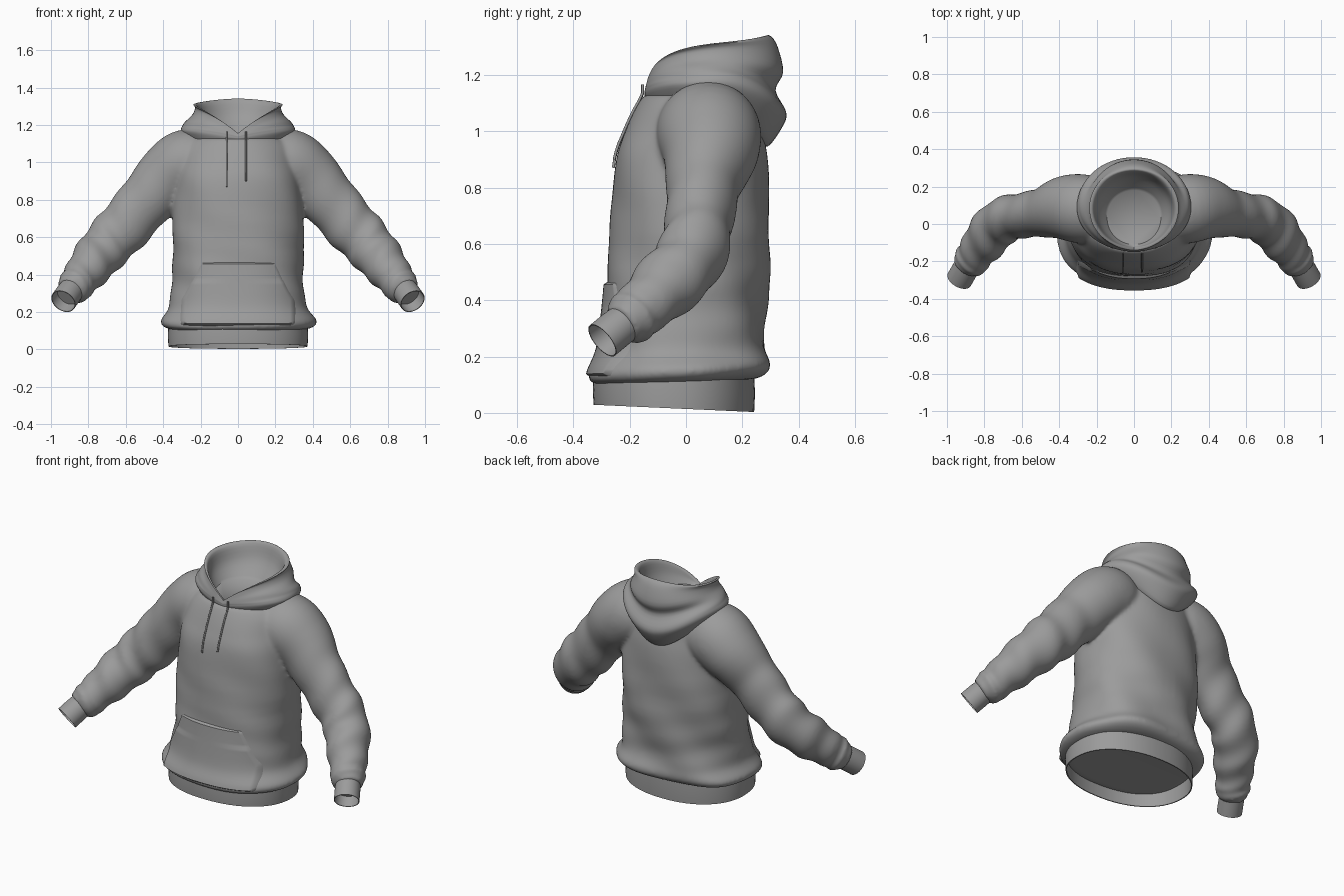
import bpy, bmesh, math
from mathutils import Vector

cube = bpy.data.objects.get("Cube")
if cube:
    bpy.data.objects.remove(cube)

SIDES = 64


def material(name, rgb):
    mat = bpy.data.materials.new(name)
    mat.use_nodes = True
    mat.diffuse_color = (*rgb, 1)
    mat.node_tree.nodes["Principled BSDF"].inputs["Base Color"].default_value = (*rgb, 1)
    return mat


fabric = material("grey fabric", (0.33, 0.33, 0.33))


def smooth(keys, steps):
    """Catmull-Rom interpolation of rows of numbers."""
    out = []
    for i in range(len(keys) - 1):
        p0, p1 = keys[max(i - 1, 0)], keys[i]
        p2, p3 = keys[i + 1], keys[min(i + 2, len(keys) - 1)]
        for k in range(steps):
            t = k / steps
            out.append([0.5 * (2 * b + (c - a) * t + (2 * a - 5 * b + 4 * c - d) * t * t
                               + (3 * b - a - 3 * c + d) * t ** 3)
                        for a, b, c, d in zip(p0, p1, p2, p3)])
    out.append(list(keys[-1]))
    return out


def loft(bm, rings, caps=(True, True), closed=True):
    rows = [[bm.verts.new(p) for p in ring] for ring in rings]
    for a, b in zip(rows, rows[1:]):
        for i in range(len(a) if closed else len(a) - 1):
            j = (i + 1) % len(a)
            bm.faces.new((a[i], a[j], b[j], b[i]))
    if caps[0]:
        bm.faces.new(rows[0][::-1])
    if caps[1]:
        bm.faces.new(rows[-1])


def finish(bm, name):
    bmesh.ops.recalc_face_normals(bm, faces=bm.faces)
    mesh = bpy.data.meshes.new(name)
    bm.to_mesh(mesh)
    bm.free()
    mesh.materials.append(fabric)
    obj = bpy.data.objects.new(name, mesh)
    bpy.context.collection.objects.link(obj)
    bpy.ops.object.select_all(action='DESELECT')
    obj.select_set(True)
    bpy.context.view_layer.objects.active = obj
    bpy.ops.object.shade_smooth_by_angle(angle=math.radians(50))
    return obj


def angles():
    return [2 * math.pi * i / SIDES for i in range(SIDES)]


def power(v, n):
    return math.copysign(abs(v) ** (2 / n), v)


def sag(y, z):
    """The hem hangs lower at the front than at the back."""
    return z + .06 * y * max(0, 1 - z / .3)


# Torso profile: height, half width, front, back
TORSO = smooth([(.11, .36, -.31, .24), (.125, .40, -.345, .28), (.16, .415, -.343, .302),
                (.23, .37, -.312, .285), (.34, .352, -.295, .282), (.5, .35, -.28, .295),
                (.72, .35, -.265, .297), (.9, .335, -.25, .288), (1.0, .31, -.215, .27),
                (1.08, .285, -.178, .25), (1.13, .235, -.148, .20)], 5)


def torso_ring(row):
    z, rx, front, back = row
    mid, ry = (front + back) / 2, (back - front) / 2
    ring = []
    for a in angles():
        # Soft drag folds, strongest low down and at the back
        low = max(0, 1 - z / .9)
        fold = 1 + (.01 + .03 * low * max(0, math.sin(a))) * math.sin(5 * a + 14 * z)
        fold += .014 * low * math.sin(38 * z + 3 * math.cos(a))
        y = mid + ry * power(math.sin(a), 2.3) * fold
        ring.append((rx * power(math.cos(a), 2.3) * fold, y, sag(y, z)))
    return ring


def front_y(x, z):
    for a, b in zip(TORSO, TORSO[1:]):
        if a[0] <= z <= b[0]:
            t = (z - a[0]) / (b[0] - a[0])
            rx, f, k = (a[i] + (b[i] - a[i]) * t for i in (1, 2, 3))
            return (f + k) / 2 - (k - f) / 2 * max(0, 1 - abs(x / rx) ** 2.3) ** (1 / 2.3)
    return TORSO[-1][2]


# Sleeve centre line, radius and depth ratio, starting inside the chest
SLEEVE = smooth([(.10, .06, .93, .155, 1), (.18, .065, .965, .168, 1),
                 (.27, .08, .993, .185, 1), (.372, .085, .925, .172, 1),
                 (.485, .06, .80, .15, .88), (.605, .045, .66, .143, .84),
                 (.71, .012, .545, .133, .92), (.79, -.08, .445, .118, 1),
                 (.85, -.165, .365, .097, 1), (.872, -.195, .338, .098, 1),
                 (.90, -.232, .31, .074, 1)], 6)


def tube_ring(path, i, side, radius, depth=1.0, wrinkle=0.0):
    here = Vector(path[i][:3])
    along = (Vector(path[min(i + 1, len(path) - 1)][:3])
             - Vector(path[max(i - 1, 0)][:3])).normalized()
    u = along.cross(Vector((0, 1, 0))).normalized()
    v = along.cross(u) * depth
    ring = []
    for a in angles():
        r = radius * (1 + wrinkle * math.sin(i * .95 + 2.2 * math.cos(a + .6)))
        p = here + (u * math.cos(a) + v * math.sin(a)) * r
        ring.append((p.x * side, p.y, p.z))
    return ring


# Body and sleeves fused into one cloth surface
bm = bmesh.new()
loft(bm, [torso_ring(row) for row in TORSO])
for side in (1, -1):
    loft(bm, [tube_ring(SLEEVE, i, side, row[3], row[4], .055 * min(1, max(0, (i - 20) / 12)))
              for i, row in enumerate(SLEEVE)])
body = finish(bm, "body_and_sleeves")
remesh = body.modifiers.new("fuse", 'REMESH')
remesh.mode = 'VOXEL'
remesh.voxel_size = .0095
remesh.use_smooth_shade = True
relax = body.modifiers.new("relax", 'SMOOTH')
relax.factor = .5
relax.iterations = 18

# Ribbed cuffs, open at the wrist
for side, label in ((1, "left"), (-1, "right")):
    line = smooth([(.885, -.212, .325), (.908, -.252, .294), (.934, -.297, .257)], 2)
    bm = bmesh.new()
    order = [(0, .068), (2, .070), (4, .070), (4, .066), (2, .064)]
    loft(bm, [tube_ring(line, i, side, r) for i, r in order], (False, True))
    finish(bm, label + "_cuff")

# Waistband, tipped slightly down at the back
bm = bmesh.new()
band = []
for top, inset in ((1, 0), (.5, -.003), (0, 0), (0, .006), (.8, .006)):
    ring = []
    for a in angles():
        y = -.043 + (.285 - inset) * power(math.sin(a), 2.2)
        low = .014 - .045 * y
        ring.append(((.372 - inset) * power(math.cos(a), 2.2), y, low + (.135 - low) * top))
    band.append(ring)
loft(bm, band, (False, True))
finish(bm, "waistband")

# Hood: half width, front, back, then height at front, side and back
HOOD = smooth([(.25, -.11, .25, 1.06, 1.09, .97), (.293, -.143, .29, 1.115, 1.16, .945),
               (.305, -.147, .345, 1.135, 1.19, 1.02), (.295, -.147, .355, 1.14, 1.21, 1.07),
               (.268, -.145, .318, 1.145, 1.235, 1.145), (.245, -.143, .345, 1.15, 1.265, 1.21),
               (.228, -.14, .325, 1.155, 1.30, 1.30), (.238, -.135, .30, 1.155, 1.315, 1.338),
               (.218, -.125, .28, 1.15, 1.305, 1.328), (.19, -.12, .25, 1.148, 1.22, 1.24),
               (.145, -.11, .18, 1.145, 1.15, 1.15)], 4)
bm = bmesh.new()
rings = []
for n, (hw, front, back, zf, zs, zb) in enumerate(HOOD):
    ring = []
    for a in angles():
        c = abs(math.sin(a / 2))
        rise = zf + (zs - zf) * (1 - (1 - c) ** 2.5)
        drape = c ** 10
        crease = 1 + .018 * c * math.sin(n * .6 + 5 * abs(math.sin(a)))
        ring.append((hw * math.sin(a) * crease,
                     (front + back) / 2 - (back - front) / 2 * math.cos(a),
                     rise + (zb - rise) * drape))
    rings.append(ring)
loft(bm, rings, (False, True))
finish(bm, "hood")

# Front pouch pocket with slanted hand openings
bm = bmesh.new()
rows = []
ROWS, COLS = 24, 40
for r in range(ROWS + 1):
    z = .135 + .335 * r / ROWS
    wide = .31 if z < .27 else .31 - .11 * ((z - .27) / .20) ** .8
    row = []
    for c in range(COLS + 1):
        u = 2 * c / COLS - 1
        edge = c in (0, COLS) or r in (0, ROWS)
        puff = -.012 if edge else .009 + .01 * u * u * (z < .36)
        x = wide * u
        y = front_y(x, z) - puff
        row.append((x, y, sag(y, z)))
    rows.append(row)
loft(bm, rows, (False, False), closed=False)
finish(bm, "front_pocket")

# Drawstrings hanging from the neck
for label, x, end in (("right", -.06, .87), ("left", .042, .90)):
    curve = bpy.data.curves.new(label + "_drawstring", 'CURVE')
    curve.dimensions = '3D'
    curve.bevel_depth = .005
    curve.use_fill_caps = True
    line = curve.splines.new('POLY')
    line.points.add(9)
    for i, point in enumerate(line.points):
        z = 1.165 + (end - 1.165) * i / 9
        point.co = (x, min(front_y(x, z) - .006, -.143), z, 1)
    curve.materials.append(fabric)
    cord = bpy.data.objects.new(label + "_drawstring", curve)
    bpy.context.collection.objects.link(cord)
